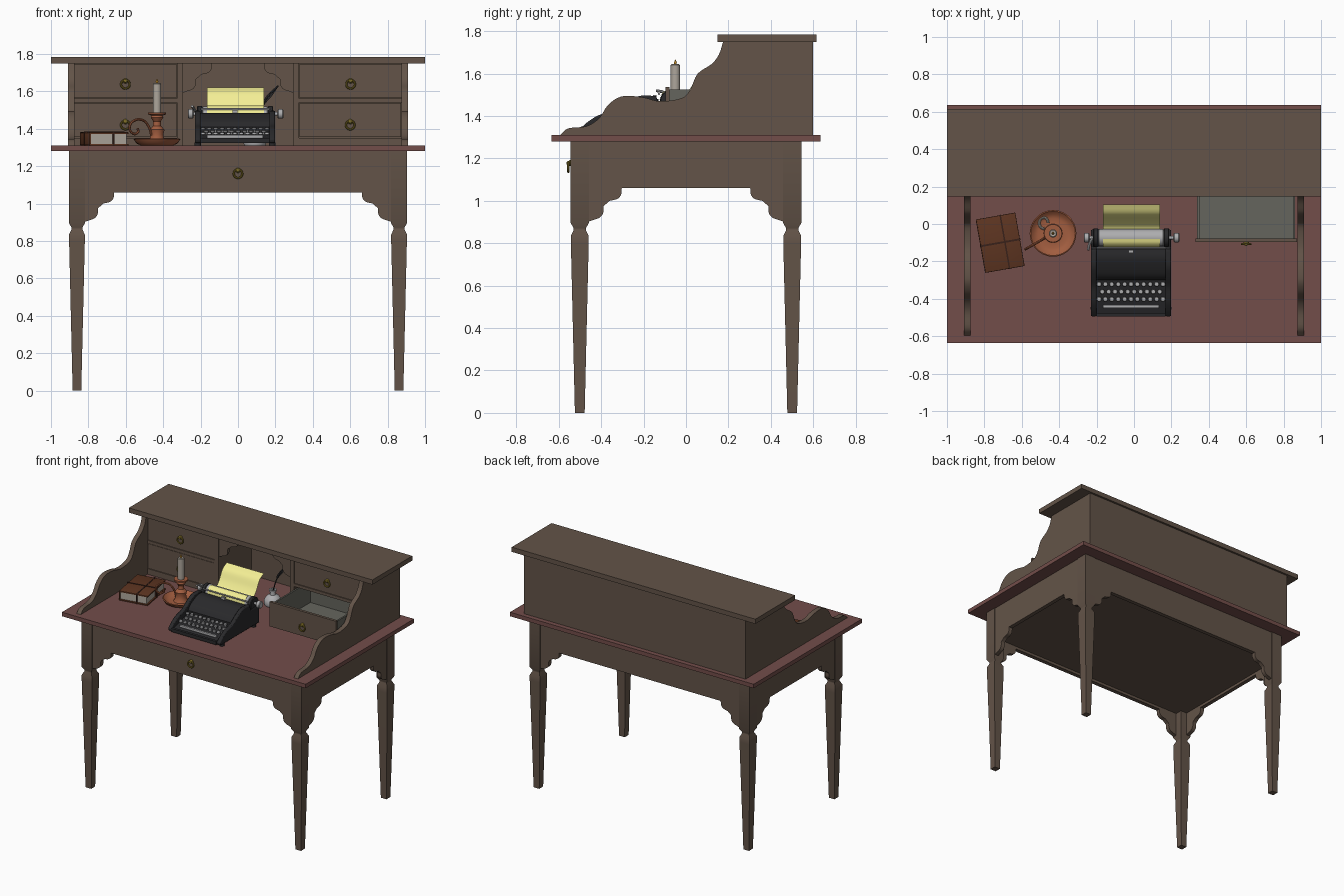
import bpy, bmesh
from math import radians, sqrt, sin, cos, pi
from mathutils import Vector, Matrix

if "Cube" in bpy.data.objects:
    bpy.data.objects.remove(bpy.data.objects["Cube"])


def mat(name, r, g, b):
    m = bpy.data.materials.new(name)
    m.diffuse_color = (r, g, b, 1)
    m.use_nodes = True
    m.node_tree.nodes["Principled BSDF"].inputs["Base Color"].default_value = m.diffuse_color
    return m


WOOD = mat("wood", .125, .088, .065)
TOP = mat("red_wood", .17, .075, .068)
LINING = mat("drawer_lining", .13, .13, .11)
BRASS = mat("brass", .22, .16, .02)
BLACK = mat("black_enamel", .022, .022, .024)
STEEL = mat("steel", .42, .42, .43)
PAPER = mat("paper", .9, .86, .3)
COPPER = mat("copper", .36, .11, .05)
LEATHER = mat("leather", .11, .035, .015)
STRAP = mat("strap", .04, .015, .01)
WAX = mat("wax", .42, .38, .33)
FLAME = mat("flame", .6, .3, .03)


def finish(name, bm, m, matrix=None):
    bmesh.ops.remove_doubles(bm, verts=bm.verts, dist=1e-5)
    bmesh.ops.recalc_face_normals(bm, faces=bm.faces)
    me = bpy.data.meshes.new(name)
    bm.to_mesh(me)
    bm.free()
    me.materials.append(m)
    me.shade_smooth()
    me.set_sharp_from_angle(angle=radians(35))
    ob = bpy.data.objects.new(name, me)
    if matrix:
        ob.matrix_world = matrix
    bpy.context.collection.objects.link(ob)
    return ob


def box(name, x, y, z, m, matrix=None, bevel=0):
    bm = bmesh.new()
    c = Matrix.Translation(((x[0] + x[1]) / 2, (y[0] + y[1]) / 2, (z[0] + z[1]) / 2))
    s = Matrix.Diagonal((abs(x[1] - x[0]), abs(y[1] - y[0]), abs(z[1] - z[0]), 1))
    bmesh.ops.create_cube(bm, size=1, matrix=c @ s)
    if bevel:
        bmesh.ops.bevel(bm, geom=bm.edges[:], offset=bevel, segments=2, affect='EDGES', profile=.5)
    return finish(name, bm, m, matrix)


def prism(name, pts, axis, a, b, m):
    """Extrude a flat outline along x (points are y,z) or y (points are x,z)."""
    bm = bmesh.new()
    put = (lambda p, t: (t, p[0], p[1])) if axis == 'x' else (lambda p, t: (p[0], t, p[1]))
    f = bm.faces.new([bm.verts.new(put(p, a)) for p in pts])
    ext = bmesh.ops.extrude_face_region(bm, geom=[f])["geom"]
    bmesh.ops.translate(bm, vec=Vector(put((0, 0), b - a)),
                        verts=[v for v in ext if isinstance(v, bmesh.types.BMVert)])
    return finish(name, bm, m)


def lathe(name, prof, loc, m, seg=28, rot=None, closed=False):
    bm = bmesh.new()
    vs = [bm.verts.new((r, 0, z)) for r, z in prof]
    es = [bm.edges.new(p) for p in zip(vs, vs[1:] + (vs[:1] if closed else []))]
    bmesh.ops.spin(bm, geom=vs + es, cent=(0, 0, 0), axis=(0, 0, 1), angle=2 * pi,
                   steps=seg, use_merge=True)
    return finish(name, bm, m, Matrix.Translation(loc) @ (rot or Matrix()))


def spline(pts, n=5):
    """Smooth curve through the points."""
    P = [Vector(p) for p in pts]
    P = [2 * P[0] - P[1]] + P + [2 * P[-1] - P[-2]]
    out = []
    for a, b, c, d in zip(P, P[1:], P[2:], P[3:]):
        for i in range(n):
            t = i / n
            out.append(.5 * (2 * b + (c - a) * t + (2 * a - 5 * b + 4 * c - d) * t ** 2
                             + (3 * b - a - 3 * c + d) * t ** 3))
    return out + [P[-2]]


def tube(name, pts, r, m):
    cu = bpy.data.curves.new(name, 'CURVE')
    cu.dimensions = '3D'
    cu.bevel_depth, cu.bevel_resolution, cu.use_fill_caps = r, 2, True
    sp = cu.splines.new('POLY')
    sp.points.add(len(pts) - 1)
    for q, p in zip(sp.points, pts):
        q.co = (*p, 1)
    tmp = bpy.data.objects.new(name, cu)
    bm = bmesh.new()
    bm.from_mesh(bpy.data.meshes.new_from_object(tmp))
    bpy.data.objects.remove(tmp)
    return finish(name, bm, m)


ROT_X = Matrix.Rotation(pi / 2, 4, 'X')   # lathe axis towards the front
ROT_Y = Matrix.Rotation(pi / 2, 4, 'Y')   # lathe axis along x


def rod(name, r, x0, x1, y, z, m, b=.004):
    h = x1 - x0
    return lathe(name, [(0, 0), (r - b, 0), (r, b), (r, h - b), (r - b, h), (0, h)], (x0, y, z), m, rot=ROT_Y)


def ring_pull(x, y, z):
    lathe("pull_plate", [(0, 0), (.014, 0), (.014, .004), (.008, .012), (.008, .018), (0, .02)],
          (x, y, z + .018), BRASS, 16, ROT_X)
    circ = [(.023 + .0055 * cos(i * pi / 4), .0055 * sin(i * pi / 4)) for i in range(8)]
    lathe("pull_ring", circ, (x, y - .011, z), BRASS, 24, ROT_X, True)


# Table: top, legs, aprons, corner brackets
box("desk_top", (-1, 1), (-.635, .635), (1.28, 1.31), TOP)
LEG = [(0, .023), (.8, .042), (.835, .042), (.862, .029), (.872, .029), (.897, .0435), (1.28, .0435)]
prof = [(0, 0)] + [(h * sqrt(2), z) for z, h in LEG] + [(0, 1.28)]
BR = spline([(.155, 0), (.152, .03), (.135, .05), (.097, .06)], 4) + \
    spline([(.085, .072), (.07, .085), (.068, .115), (.052, .138), (.02, .15), (0, .157)], 4) + [Vector((0, 0))]
for sx in (-1, 1):
    for sy in (-1, 1):
        lathe("leg", prof, (sx * .861, sy * .501, 0), WOOD, 4, Matrix.Rotation(pi / 4, 4, 'Z'))
        prism("apron_bracket", [(sx * (.818 - p[0]), 1.06 - p[1]) for p in BR], 'y', sy * .51, sy * .54, WOOD)
        prism("side_bracket", [(sy * (.458 - p[0]), 1.06 - p[1]) for p in BR], 'x', sx * .87, sx * .9, WOOD)
    box("side_apron", (sx * .87, sx * .9), (-.46, .46), (1.06, 1.28), WOOD)
    box("long_apron", (-.82, .82), (sx * .51, sx * .54), (1.06, 1.28), WOOD)
box("underside_panel", (-.87, .87), (-.51, .51), (1.08, 1.09), WOOD)
box("apron_drawer_front", (-.326, .326), (-.544, -.53), (1.103, 1.268), WOOD)
ring_pull(0, -.544, 1.16)

# Hutch: curved sides, top, back, dividers and shelves
side = [(.6, 1.31)] + [tuple(p) for p in spline(
    [(-.595, 1.31), (-.555, 1.342), (-.47, 1.352), (-.41, 1.39), (-.37, 1.45), (-.32, 1.487), (-.27, 1.495),
     (-.2, 1.488), (-.12, 1.47), (-.02, 1.485), (.02, 1.525), (.055, 1.6), (.12, 1.645), (.155, 1.69),
     (.175, 1.75)], 4)] + [(.6, 1.75)]
box("hutch_top", (-1, 1), (.148, .615), (1.75, 1.785), WOOD)
box("hutch_back", (-.877, .877), (.58, .6), (1.31, 1.75), WOOD)
for s in (-1, 1):
    prism("hutch_side", side, 'x', s * .875, s * .909, WOOD)
    box("hutch_divider", (s * .294, s * .326), (.19, .58), (1.31, 1.75), WOOD)
    box("middle_shelf", (s * .326, s * .875), (.19, .58), (1.54, 1.562), WOOD)
    box("lower_rail", (s * .326, s * .875), (.19, .58), (1.31, 1.352), WOOD)
    prism("niche_bracket", [(s * (.294 - p[0]), 1.75 - p[1]) for p in BR], 'y', .2, .22, WOOD)
    box("upper_drawer_front", (s * .328, s * .873), (.192, .212), (1.565, 1.747), WOOD)
    ring_pull(s * .602, .192, 1.638)
box("lower_drawer_front", (-.873, -.328), (.192, .212), (1.355, 1.537), WOOD)
ring_pull(-.602, .192, 1.42)

# Open drawer
box("open_drawer_front", (.328, .871), (-.097, -.077), (1.355, 1.537), WOOD)
box("open_drawer_floor", (.338, .862), (-.077, .36), (1.358, 1.368), LINING)
box("open_drawer_back", (.338, .862), (.348, .36), (1.368, 1.52), LINING)
for x in (.338, .85):
    box("open_drawer_side", (x, x + .012), (-.077, .36), (1.358, 1.525), LINING)
ring_pull(.6, -.097, 1.42)

# Typewriter body
cheek = [(-.03, 1.325), (-.49, 1.325)] + [tuple(p) for p in spline(
    [(-.495, 1.345), (-.46, 1.375), (-.41, 1.405), (-.34, 1.425), (-.28, 1.465), (-.22, 1.495), (-.14, 1.495)], 4)] \
    + [(-.13, 1.45), (-.03, 1.45)]
for a, b in ((-.23, -.2), (.168, .198)):
    ob = prism("typewriter_cheek", cheek, 'x', a, b, BLACK)
    bev = ob.modifiers.new("round", 'BEVEL')
    bev.width, bev.segments, bev.limit_method = .006, 2, 'ANGLE'
    for y in (-.45, -.08):
        lathe("typewriter_foot", [(0, 0), (.018, 0), (.018, .017), (0, .017)], ((a + b) / 2, y, 1.31), BLACK, 12)
prism("typewriter_key_bed", [(-.48, 1.325), (-.48, 1.34), (-.29, 1.39), (-.29, 1.325)], 'x', -.2, .168, BLACK)
box("typewriter_front_bar", (-.2, .168), (-.495, -.475), (1.325, 1.35), BLACK)
hood = [(-.03, 1.325), (-.3, 1.325)] + [tuple(p) for p in spline(
    [(-.3, 1.41), (-.275, 1.44), (-.23, 1.465), (-.18, 1.483), (-.13, 1.48)], 4)] + [(-.13, 1.43), (-.03, 1.43)]
prism("typewriter_hood", hood, 'x', -.2, .168, BLACK)
box("type_guide", (-.03, -.002), (-.155, -.14), (1.475, 1.5), STEEL)

# Keys
bm = bmesh.new()
for row in range(3):
    for k in range(11 - row % 2):
        at = (-.187 + .0342 * (k + .5 * (row % 2)), -.322 - .04 * row, 1.4 - .013 * row)
        bmesh.ops.create_cone(bm, cap_ends=True, segments=12, radius1=.013, radius2=.011, depth=.01,
                              matrix=Matrix.Translation(at))
        bmesh.ops.create_cone(bm, cap_ends=True, segments=6, radius1=.004, radius2=.004, depth=.03,
                              matrix=Matrix.Translation((at[0], at[1], at[2] - .02)))
finish("typewriter_keys", bm, STEEL)
box("space_bar", (-.166, .134), (-.449, -.432), (1.35, 1.367), STEEL, bevel=.004)

# Carriage and paper
rod("platen", .045, -.19, .16, -.073, 1.475, STEEL)
rod("platen_axle", .01, -.26, .23, -.073, 1.48, STEEL)
for x in (-.218, .16):
    rod("carriage_end", .05, x, x + .028, -.073, 1.472, BLACK)
for x in (-.268, .212):
    rod("platen_knob", .025, x, x + .03, -.073, 1.48, STEEL)
rod("paper_bail", .005, -.2, .17, -.128, 1.505, STEEL, .001)
tube("return_lever", [(-.225, -.08, 1.49), (-.24, -.11, 1.515), (-.245, -.14, 1.52)], .007, STEEL)


def sheet(name, pts):
    up = [tuple(p) for p in pts]
    prism(name, up + [(y, z - .003) for y, z in reversed(up)], 'x', -.166, .139, PAPER)


sheet("paper_front", spline([(-.124, 1.478), (-.118, 1.5), (-.102, 1.517), (-.08, 1.525)]))
sheet("paper_back", spline([(-.028, 1.48), (-.01, 1.492), (.02, 1.53), (.055, 1.59), (.105, 1.62)]))

# Candlestick
cx, cy = -.433, -.05
lathe("candle_dish", [(0, 0), (.085, 0), (.11, .012), (.125, .035), (.119, .038), (.102, .02), (.08, .012),
                      (.05, .014), (.04, .03), (.034, .06), (.04, .085), (.022, .105), (.02, .13), (.034, .15),
                      (.03, .16), (.048, .168), (.048, .178), (.026, .178), (0, .176)], (cx, cy, 1.31), COPPER)
lathe("candle", [(0, 0), (.022, 0), (.022, .155), (.017, .16), (0, .154)], (cx, cy, 1.485), WAX, 20)
lathe("candle_flame", [(0, 0), (.005, .005), (.007, .014), (.003, .024), (0, .032)], (cx, cy, 1.638), FLAME, 10)
curl = spline([(.035, 1.365), (.045, 1.4), (.075, 1.44), (.12, 1.45), (.16, 1.43), (.168, 1.395),
               (.14, 1.372), (.115, 1.385), (.12, 1.402)])
tube("candle_handle", [(cx - .87 * u, cy - .5 * u, z) for u, z in curl], .007, COPPER)
drip = [(cx - .05 + .024 * cos(a), cy + .055 + .03 * sin(a), 1.328) for a in [i * .45 for i in range(12)]]
tube("wax_drip", drip, .007, WAX)

# Strapped book
bk = Matrix.Translation((-.714, -.1, 1.31)) @ Matrix.Rotation(radians(10), 4, 'Z')
box("book_pages", (-.1, .095), (-.138, .138), (.008, .064), WAX, bk)
for z in (0, .062):
    box("book_cover", (-.106, .106), (-.145, .145), (z, z + .01), LEATHER, bk, .003)
box("book_spine", (-.109, -.098), (-.145, .145), (.002, .07), LEATHER, bk, .004)
box("book_strap", (-.111, .108), (-.005, .005), (-.0, .075), STRAP, bk)
box("book_long_strap", (.02, .028), (-.147, .147), (0, .075), STRAP, bk)

# Ink bottle and quill
lathe("ink_bottle", [(0, 0), (.055, 0), (.06, .01), (.058, .04), (.04, .065), (.02, .075), (.018, .095), (.026, .1),
                     (.026, .112), (.016, .112), (.014, .07), (0, .07)], (.09, .28, 1.31), STEEL)
tube("quill_shaft", spline([(.085, .28, 1.39), (.12, .28, 1.5), (.16, .28, 1.57), (.215, .28, 1.63)]), .004, BLACK)
prism("quill_feather", [tuple(p) for p in spline([(.118, 1.495), (.125, 1.535), (.165, 1.59), (.217, 1.633),
                                                  (.185, 1.58), (.15, 1.54), (.118, 1.495)], 3)[:-1]],
      'y', .279, .281, BLACK)
